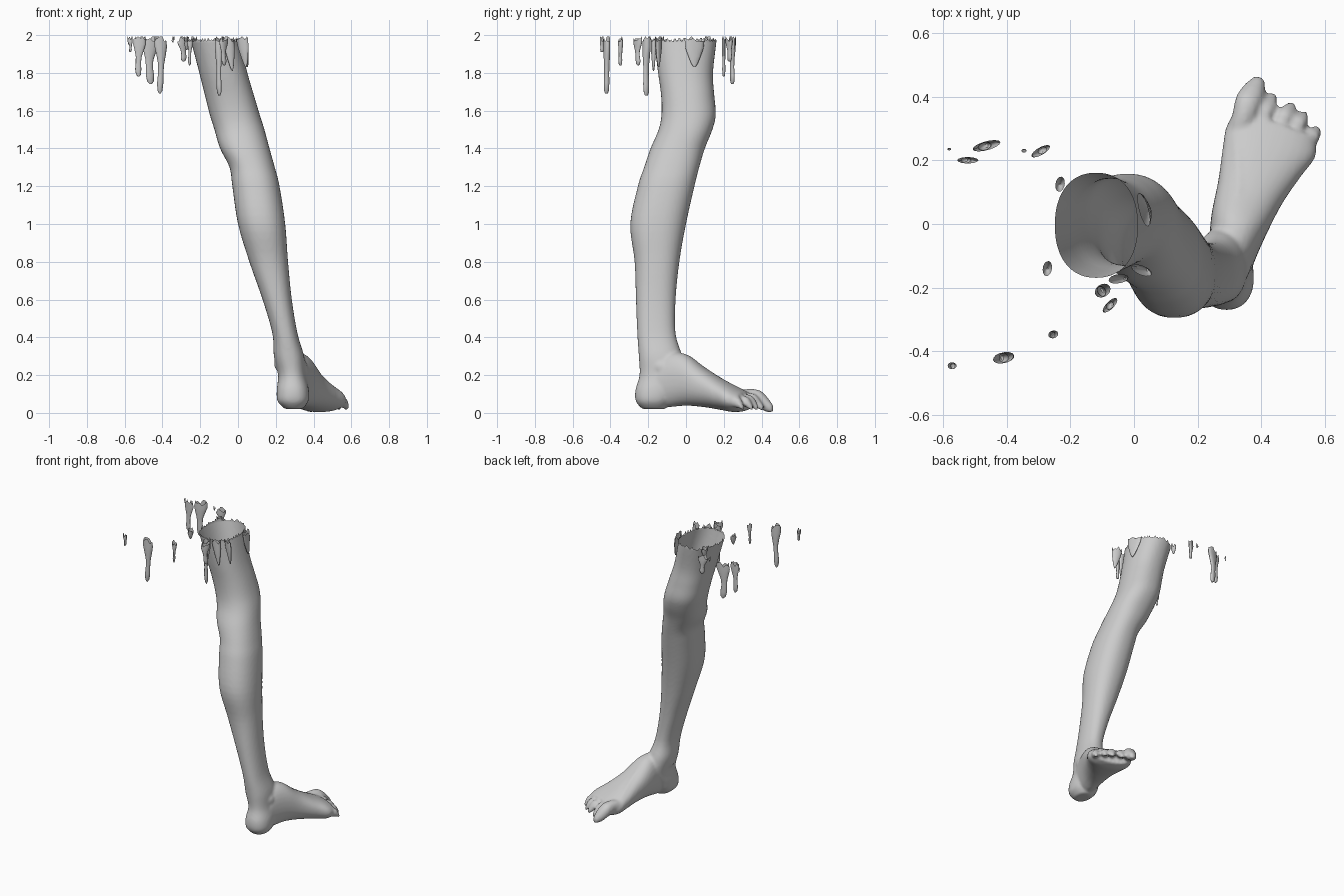
import bpy, bmesh, math, random
from mathutils import Vector

if "Cube" in bpy.data.objects:
    bpy.data.objects.remove(bpy.data.objects["Cube"])

random.seed(4)


def spline(rows, steps):
    """Catmull-Rom interpolation of parameter rows."""
    out = []
    for i in range(len(rows) - 1):
        a, b = rows[max(i - 1, 0)], rows[i]
        c, d = rows[i + 1], rows[min(i + 2, len(rows) - 1)]
        for s in range(steps):
            t = s / steps
            out.append([0.5 * (2*q + (r - p)*t + (2*p - 5*q + 4*r - s3)*t*t
                               + (3*q - p - 3*r + s3)*t**3)
                        for p, q, r, s3 in zip(a, b, c, d)])
    return out + [list(rows[-1])]


def oval(n, p):
    """Unit superellipse."""
    f = lambda v: math.copysign(abs(v) ** (2 / p), v)
    return [(f(math.cos(2*math.pi*i/n)), f(math.sin(2*math.pi*i/n))) for i in range(n)]


def loft(bm, rings, cap_start=True, cap_end=True):
    vs = [[bm.verts.new(p) for p in ring] for ring in rings]
    n = len(vs[0])
    faces = [bm.faces.new((a[i], a[(i+1) % n], b[(i+1) % n], b[i]))
             for a, b in zip(vs, vs[1:]) for i in range(n)]
    if cap_start:
        faces.append(bm.faces.new(vs[0][::-1]))
    if cap_end:
        faces.append(bm.faces.new(vs[-1]))
    bmesh.ops.recalc_face_normals(bm, faces=faces)
    return vs


def tube(bm, path, d, n=14):
    """Path rows: x, y, z, half width, half height; rings face direction d."""
    side = Vector((d[1], -d[0], 0)).normalized()
    rings = []
    for x, y, z, w, h in spline(path, 5):
        rings.append([Vector((x, y, z)) + side*(w*c) + Vector((0, 0, h*s))
                      for c, s in oval(n, 2.2)])
    loft(bm, rings)


def finish(name, bm):
    me = bpy.data.meshes.new(name)
    bm.to_mesh(me)
    bm.free()
    ob = bpy.data.objects.new(name, me)
    bpy.context.collection.objects.link(ob)
    bpy.ops.object.select_all(action='DESELECT')
    bpy.context.view_layer.objects.active = ob
    ob.select_set(True)
    return ob


bm = bmesh.new()

# Thigh, knee, calf, ankle and heel: z, x min, x max, y min, y max
leg = [(2.06, -.28, -.01, -.18, .17), (1.97, -.25, .01, -.17, .162),
       (1.8, -.205, .05, -.148, .143), (1.68, -.175, .085, -.132, .15),
       (1.58, -.15, .115, -.13, .158), (1.5, -.125, .14, -.145, .14),
       (1.4, -.095, .167, -.188, .1), (1.3, -.045, .195, -.222, .07),
       (1.2, -.03, .22, -.255, .045), (1.0, .0, .25, -.295, 0),
       (.8, .06, .265, -.272, -.035), (.6, .13, .285, -.265, -.055),
       (.42, .182, .315, -.258, -.055), (.3, .19, .35, -.25, -.02),
       (.2, .212, .36, -.246, -.01), (.12, .205, .375, -.268, -.05),
       (.06, .21, .372, -.265, -.08), (.02, .25, .34, -.23, -.11)]
loft(bm, [[Vector(((a+b)/2 + (b-a)/2*c, (e+f)/2 + (f-e)/2*s, z))
           for c, s in oval(36, 2.25)] for z, a, b, e, f in spline(leg, 5)])

# Foot body: x, y, half width, bottom, top
foot = [(.295, -.17, .065, .04, .2), (.305, -.1, .075, .03, .31),
        (.33, 0, .092, .038, .31), (.365, .1, .107, .03, .235),
        (.4, .19, .13, .015, .178), (.43, .26, .148, .004, .14),
        (.447, .315, .13, .012, .11)]
tube(bm, [(x, y, (b+t)/2, w, (t-b)/2) for x, y, w, b, t in foot], (.33, .944), 28)

# Toes: base, knuckle and tip, plus a tendon ridge running back up the instep
toes = [((.325, .27), (.36, .385), (.395, .46), .042),
        ((.385, .28), (.415, .36), (.44, .41), .028),
        ((.43, .26), (.475, .34), (.5, .38), .027),
        ((.475, .24), (.515, .315), (.54, .352), .026),
        ((.515, .2), (.555, .27), (.578, .305), .026)]
for i, (b, k, t, r) in enumerate(toes):
    d = (t[0] - b[0], t[1] - b[1])
    tube(bm, [(*b, .075, r, r), ((b[0]+k[0])/2, (b[1]+k[1])/2, .085 - .006*i, r*.9, r),
              (*k, .075 - .005*i, r, r*1.1),
              ((k[0]+t[0])/2, (k[1]+t[1])/2, .048, r*.85, r),
              (*t, .022, r*.4, r*.45)], d)
    tube(bm, [(.325 + .02*i, .03, .27 - .015*i, .012, .02),
              (.33 + .03*i, .15, .19 - .013*i, .014, .02),
              (b[0], b[1], .115 - .008*i, .017, .02)], d, 10)

# Ankle bones
for x, y, z in ((.215, -.13, .26), (.345, -.13, .24)):
    tube(bm, [(x, y - .04, z, .008, .015), (x, y, z, .025, .035),
              (x, y + .04, z, .008, .015)], (0, 1))

# Fuse the parts into one skin
ob = finish("leg_and_foot", bm)
m = ob.modifiers.new("fuse", 'REMESH')
m.mode, m.voxel_size = 'VOXEL', .009
m = ob.modifiers.new("soften", 'SMOOTH')
m.factor, m.iterations = .5, 5
for m in list(ob.modifiers):
    bpy.ops.object.modifier_apply(modifier=m.name)

# Cut the thigh open and tear the rim
bm = bmesh.new()
bm.from_mesh(ob.data)
bmesh.ops.bisect_plane(bm, geom=bm.verts[:] + bm.edges[:] + bm.faces[:],
                       plane_co=(0, 0, 1.965), plane_no=(0, 0, 1), clear_outer=True)
rim = [e for e in bm.edges if e.is_boundary]
new = bmesh.ops.extrude_edge_only(bm, edges=rim)["geom"]
for v in new:
    if isinstance(v, bmesh.types.BMVert):
        v.co.z += random.choice((.002, .006, .012, .02))
bm.to_mesh(ob.data)
bm.free()
bpy.ops.object.shade_smooth_by_angle(angle=math.radians(50))

# Hanging shreds: x, y, half length, half thickness, heading in degrees, lowest z
shreds = [(-.58, .235, .006, .004, 0, 1.95), (-.525, .2, .033, .01, 0, 1.78),
          (-.465, .245, .045, .014, 15, 1.74), (-.345, .23, .008, .006, 0, 1.96),
          (-.29, .23, .033, .012, 30, 1.86), (-.57, -.445, .014, .011, 0, 1.91),
          (-.41, -.42, .034, .017, 12, 1.69), (-.255, -.347, .016, .012, 15, 1.84),
          (-.1, -.21, .026, .02, 30, 1.68), (-.075, -.255, .03, .012, 45, 1.84)]
for i, (x, y, w, t, ang, low) in enumerate(shreds):
    bm = bmesh.new()
    ca, sa = math.cos(math.radians(ang)), math.sin(math.radians(ang))
    prof = [(0, .95), (.12, 1), (.28, .75), (.45, .48), (.62, .42),
            (.8, .5), (.94, .4), (1, .1)]
    rings = []
    for f, s in prof:
        z = 1.975 + (low - 1.975) * f
        sway = .1 * w * math.sin(5 * f + i)
        rings.append([Vector((x + ca*(w*s*c + sway) - sa*t*q*min(1, s + .35),
                              y + sa*(w*s*c + sway) + ca*t*q*min(1, s + .35), z))
                      for c, q in oval(14, 2)])
    top = loft(bm, rings, cap_start=False)[0]
    for v in top:
        v.co.z += random.choice((-.01, 0, .008, .018))
    finish(f"hanging_shred_{i + 1}", bm)
    bpy.ops.object.shade_smooth_by_angle(angle=math.radians(50))

# Torn flaps lying on the thigh: x, y, half length, heading, lowest z
flaps = [(.03, .045, .055, 105, 1.83), (.022, -.145, .034, -25, 1.83),
         (-.232, .125, .024, 80, 1.92), (-.272, -.14, .024, 80, 1.92),
         (-.05, -.172, .03, 10, 1.81)]
for i, (x, y, w, ang, low) in enumerate(flaps):
    bm = bmesh.new()
    ca, sa = math.cos(math.radians(ang)), math.sin(math.radians(ang))
    rings = []
    for f, s in ((0, 1), (.3, .9), (.6, .62), (.85, .35), (1, .08)):
        lean = .02 * f if x > -.2 else 0
        rings.append([Vector((x + lean + ca*w*s*c - sa*.012*q*(s + .2),
                              y + sa*w*s*c + ca*.012*q*(s + .2),
                              1.975 + (low - 1.975)*f)) for c, q in oval(14, 2)])
    for v in loft(bm, rings, cap_start=False)[0]:
        v.co.z += random.choice((-.01, 0, .008, .018))
    finish(f"torn_flap_{i + 1}", bm)
    bpy.ops.object.shade_smooth_by_angle(angle=math.radians(50))
